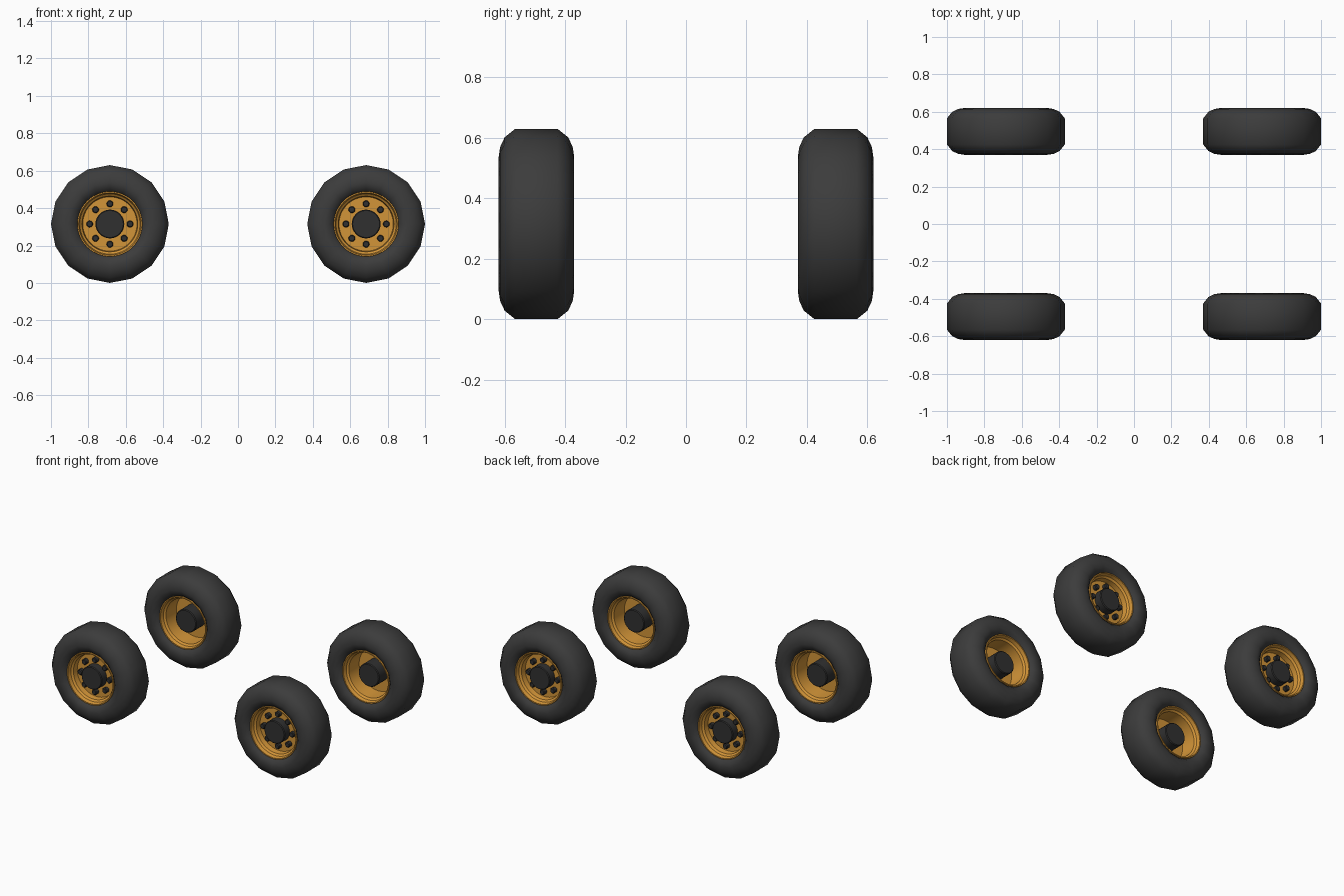
import bpy, bmesh, math

if "Cube" in bpy.data.objects:
    bpy.data.objects.remove(bpy.data.objects["Cube"])


def material(name, rgb):
    m = bpy.data.materials.new(name)
    m.diffuse_color = (*rgb, 1)
    m.use_nodes = True
    m.node_tree.nodes["Principled BSDF"].inputs["Base Color"].default_value = m.diffuse_color
    return m


RUBBER = material("rubber", (0.045, 0.045, 0.045))
ORANGE = material("orange_paint", (0.65, 0.30, 0.04))
STEEL = material("dark_steel", (0.03, 0.03, 0.03))


def finish(bm, name, mat, angle):
    bmesh.ops.recalc_face_normals(bm, faces=bm.faces)
    me = bpy.data.meshes.new(name)
    bm.to_mesh(me)
    bm.free()
    me.materials.append(mat)
    ob = bpy.data.objects.new(name, me)
    bpy.context.collection.objects.link(ob)
    bpy.context.view_layer.objects.active = ob
    ob.select_set(True)
    bpy.ops.object.shade_smooth_by_angle(angle=math.radians(angle))
    ob.select_set(False)
    return ob


def lathe(bm, profile, steps, centre=(0, 0), closed=False):
    """Spin (radius, y) points around the y axis; points at radius 0 close the ends."""
    rings = []
    for r, y in profile:
        if r == 0:
            rings.append([bm.verts.new((centre[0], y, centre[1]))] * steps)
            continue
        rings.append([bm.verts.new((centre[0] + r * math.cos(2 * math.pi * i / steps), y,
                                    centre[1] + r * math.sin(2 * math.pi * i / steps)))
                      for i in range(steps)])
    pairs = list(zip(rings, rings[1:]))
    if closed:
        pairs.append((rings[-1], rings[0]))
    for a, b in pairs:
        for i in range(steps):
            j = (i + 1) % steps
            bm.faces.new(list(dict.fromkeys((a[i], a[j], b[j], b[i]))))


# Profiles for a wheel whose outer side faces -y
half = [(0.162, 0.080), (0.178, 0.100), (0.195, 0.117), (0.222, 0.125),
        (0.255, 0.120), (0.287, 0.105), (0.315, 0.070)]
tyre_profile = [(r, -y) for r, y in half] + half[::-1]
rim_profile = [(0.174, -0.108), (0.167, -0.108), (0.161, -0.085), (0.149, -0.075),
               (0.145, -0.040), (0.060, -0.040), (0.060, -0.030), (0.145, -0.030),
               (0.149, 0.075), (0.161, 0.085), (0.167, 0.108), (0.174, 0.108)]
hub_profile = [(0, -0.095), (0.072, -0.095), (0.077, -0.090),
               (0.077, 0.070), (0.072, 0.075), (0, 0.075)]
nut_profile = [(0, -0.068), (0.014, -0.068), (0.018, -0.063), (0.018, -0.035), (0, -0.035)]


def wheel(prefix, x, side):
    parts = []
    # Low-poly tyre
    bm = bmesh.new()
    lathe(bm, tyre_profile, 16, closed=True)
    parts.append(finish(bm, prefix + "_tyre", RUBBER, 40))
    # Rim barrel and disc
    bm = bmesh.new()
    lathe(bm, rim_profile, 48, closed=True)
    parts.append(finish(bm, prefix + "_rim", ORANGE, 30))
    # Hub
    bm = bmesh.new()
    lathe(bm, hub_profile, 32)
    parts.append(finish(bm, prefix + "_hub", STEEL, 30))
    # Eight wheel nuts on the outer face
    bm = bmesh.new()
    for k in range(8):
        a = k * math.pi / 4
        lathe(bm, nut_profile, 12, (0.108 * math.cos(a), 0.108 * math.sin(a)))
    parts.append(finish(bm, prefix + "_nuts", STEEL, 30))
    for ob in parts:
        ob.location = (x, 0.495 * side, 0.315)
        if side > 0:
            ob.rotation_euler.z = math.pi


for x, end in ((-0.685, "left"), (0.685, "right")):
    wheel("front_" + end, x, -1)
    wheel("back_" + end, x, 1)
